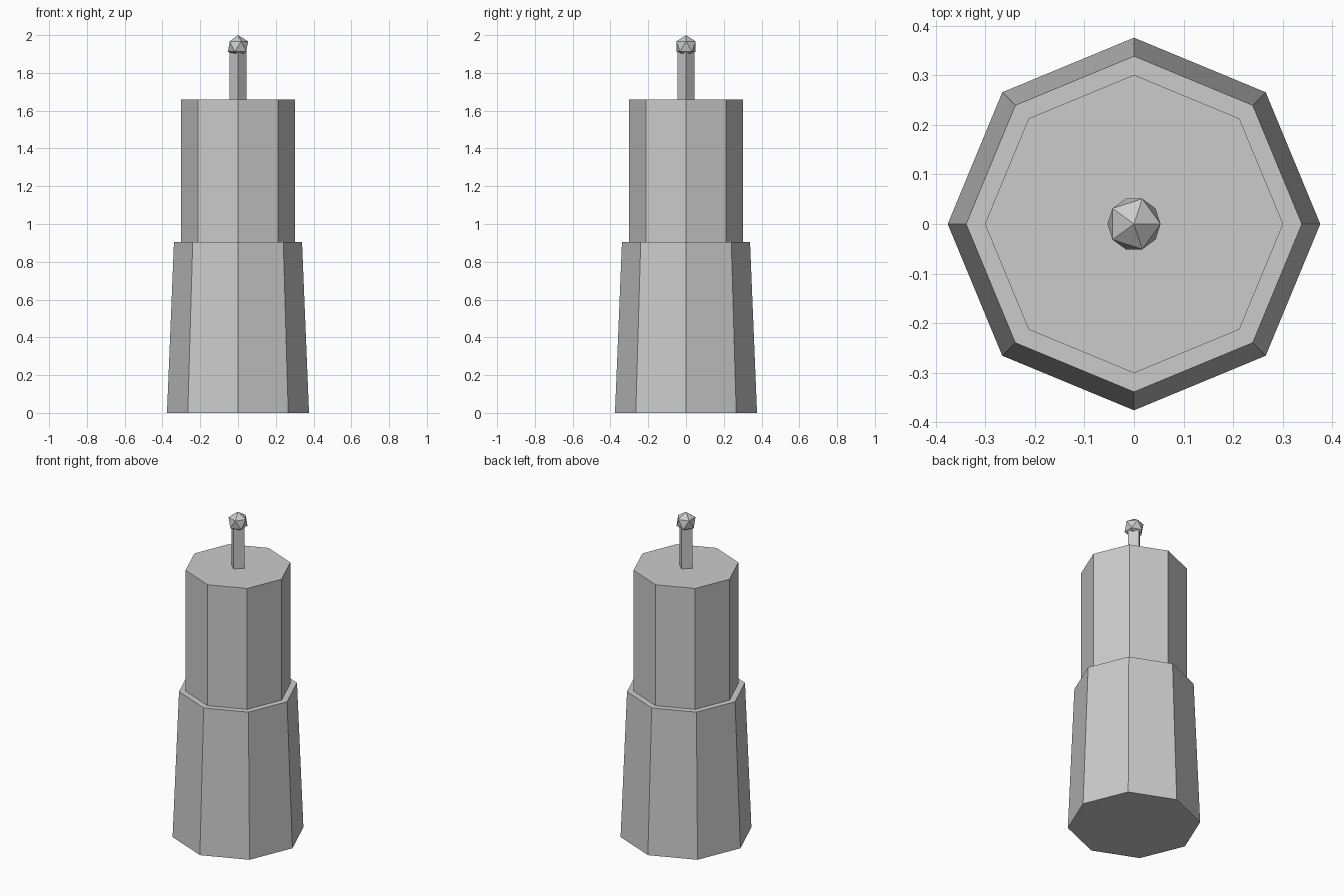
import bpy
import math

if "Cube" in bpy.data.objects:
    bpy.data.objects.remove(bpy.data.objects["Cube"])

grey = bpy.data.materials.new("plain grey")
grey.diffuse_color = (0.6, 0.6, 0.6, 1)
grey.use_nodes = True
grey.node_tree.nodes["Principled BSDF"].inputs["Base Color"].default_value = grey.diffuse_color


def prism(name, sides, r_low, r_high, z_low, z_high):
    """Flat-sided tapered column with corners on the x and y axes."""
    bpy.ops.mesh.primitive_cone_add(
        vertices=sides, radius1=r_low, radius2=r_high,
        depth=z_high - z_low, location=(0, 0, (z_low + z_high) / 2))
    part = bpy.context.object
    part.name = name
    part.data.materials.append(grey)


# Tapered octagonal base, straight upper drum, diamond-section pole
prism("tapered_base", 8, 0.376, 0.339, 0.0, 0.905)
prism("upper_drum", 8, 0.301, 0.301, 0.905, 1.66)
prism("pole", 4, 0.045, 0.045, 1.66, 1.92)

# Faceted ball on the pole
bpy.ops.mesh.primitive_ico_sphere_add(subdivisions=1, radius=0.06, location=(0, 0, 1.94))
ball = bpy.context.object
ball.name = "finial_ball"
ball.data.materials.append(grey)
